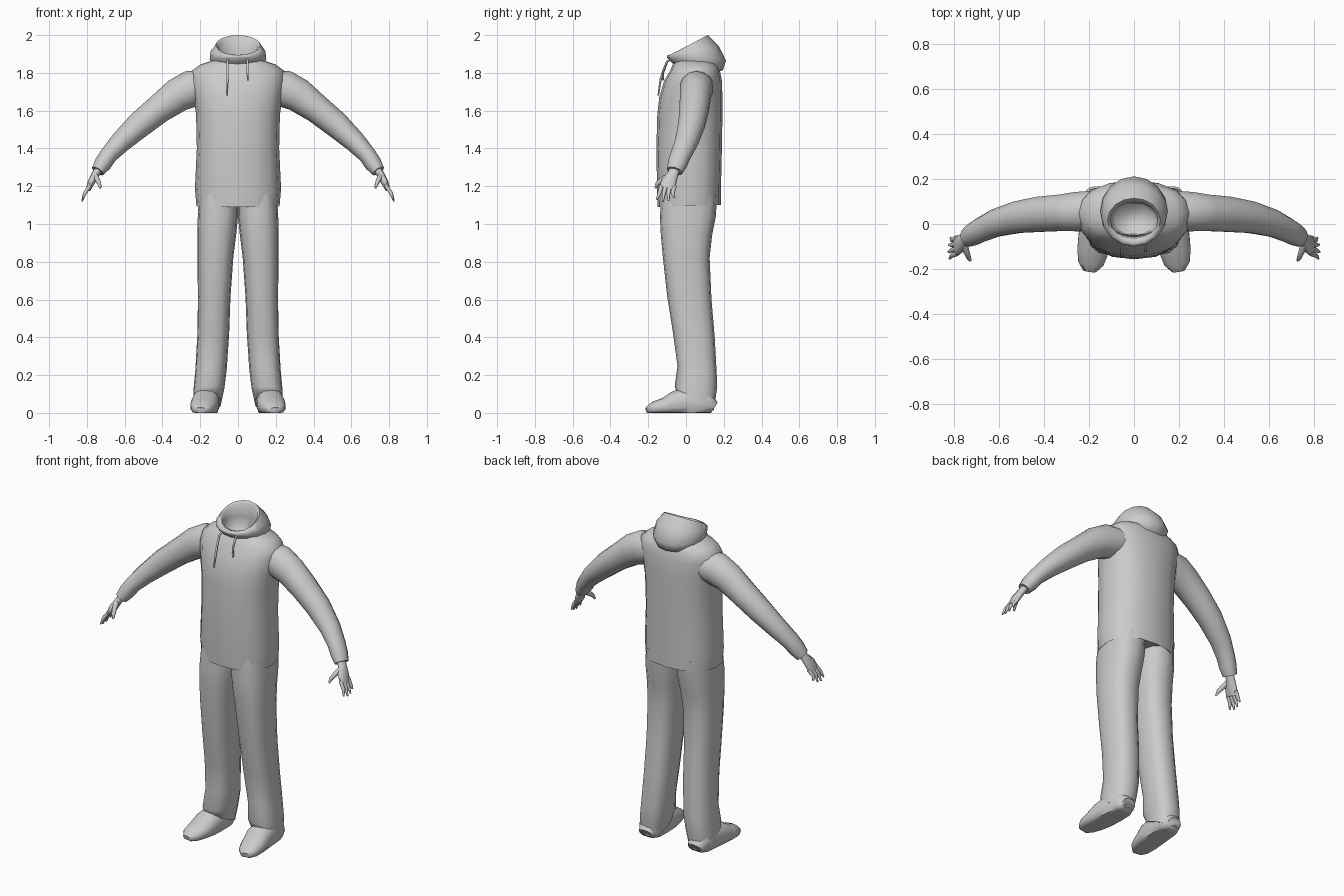
import bpy
import math
from mathutils import Vector

cube = bpy.data.objects.get("Cube")
if cube:
    bpy.data.objects.remove(cube)

grey = bpy.data.materials.new("plain grey")
grey.use_nodes = True
COLOUR = (0.6, 0.6, 0.6, 1)
grey.diffuse_color = COLOUR
grey.node_tree.nodes["Principled BSDF"].inputs["Base Color"].default_value = COLOUR


def oval(centre, u, v, power=2.0, sides=16):
    """Ring of points; a power above 2 gives a squarer outline."""
    points = []
    for i in range(sides):
        a = math.tau * i / sides
        c, s = math.cos(a), math.sin(a)
        points.append(centre + u * math.copysign(abs(c) ** (2 / power), c)
                      + v * math.copysign(abs(s) ** (2 / power), s))
    return points


def loft(name, rings, mirror=False, cap_start=True, cap_end=True, angle=60):
    """Skin a list of equal rings into one smooth object."""
    n = len(rings[0])
    faces = []
    for r in range(len(rings) - 1):
        for i in range(n):
            j = (i + 1) % n
            faces.append((r * n + i, r * n + j, (r + 1) * n + j, (r + 1) * n + i))
    if cap_start:
        faces.append(tuple(reversed(range(n))))
    if cap_end:
        faces.append(tuple(range((len(rings) - 1) * n, len(rings) * n)))
    mesh = bpy.data.meshes.new(name)
    mesh.from_pydata([p for ring in rings for p in ring], [], faces)
    mesh.materials.append(grey)
    obj = bpy.data.objects.new(name, mesh)
    bpy.context.collection.objects.link(obj)
    bpy.ops.object.select_all(action="DESELECT")
    obj.select_set(True)
    bpy.context.view_layer.objects.active = obj
    bpy.ops.object.mode_set(mode="EDIT")
    bpy.ops.mesh.select_all(action="SELECT")
    bpy.ops.mesh.normals_make_consistent(inside=False)
    bpy.ops.object.mode_set(mode="OBJECT")
    bpy.ops.object.shade_smooth_by_angle(angle=math.radians(angle))
    if mirror:
        obj.modifiers.new("Mirror", "MIRROR")
    return obj


def slab(x, rx, front, back, power=2.0):
    """Ring spanning from a front (y, z) point to a back (y, z) point."""
    f, b = Vector((x, *front)), Vector((x, *back))
    return oval((f + b) / 2, Vector((rx, 0, 0)), (b - f) / 2, power)


def tube(path, radii, side=(0, 1, 0), power=2.0, sides=14):
    """Rings square to a path; radii are (across, along the side axis)."""
    pts = [Vector(p) for p in path]
    rings = []
    for i, p in enumerate(pts):
        t = (pts[min(i + 1, len(pts) - 1)] - pts[max(i - 1, 0)]).normalized()
        v = Vector(side)
        v = (v - t * v.dot(t)).normalized()
        rings.append(oval(p, t.cross(v) * radii[i][0], v * radii[i][1], power, sides))
    return rings


# Sweatshirt body, hem to neck: half width, front, back
body = [
    (0.205, (-0.13, 1.10), (0.16, 1.12)),
    (0.22, (-0.15, 1.09), (0.185, 1.10)),
    (0.228, (-0.153, 1.18), (0.185, 1.19)),
    (0.218, (-0.157, 1.40), (0.19, 1.40)),
    (0.222, (-0.152, 1.58), (0.193, 1.58)),
    (0.235, (-0.142, 1.67), (0.193, 1.67)),
    (0.25, (-0.115, 1.76), (0.19, 1.76)),
    (0.245, (-0.085, 1.81), (0.18, 1.81)),
    (0.20, (-0.07, 1.845), (0.165, 1.845)),
    (0.12, (-0.05, 1.87), (0.13, 1.87)),
]
loft("sweatshirt_body", [slab(0, w, f, b, 2.4) for w, f, b in body], cap_end=False)

# Hood, from its base out over the rim and down inside
hood = [
    (0.11, (-0.05, 1.83), (0.14, 1.79)),
    (0.135, (-0.08, 1.86), (0.195, 1.815)),
    (0.15, (-0.10, 1.88), (0.212, 1.865)),
    (0.145, (-0.10, 1.892), (0.175, 1.94)),
    (0.118, (-0.085, 1.895), (0.115, 2.0)),
    (0.105, (-0.065, 1.89), (0.098, 1.985)),
    (0.11, (-0.06, 1.865), (0.11, 1.90)),
    (0.085, (-0.045, 1.78), (0.09, 1.78)),
]
loft("hood", [slab(0, w, f, b) for w, f, b in hood], cap_start=False, angle=80)

# Drawstrings, one longer than the other
for name, x, end, front in (("right_drawstring", -0.055, 1.68, -0.147),
                            ("left_drawstring", 0.05, 1.76, -0.122)):
    path = [(x * 0.9, -0.07, 1.875), (x, -0.10, 1.86),
            (x, (front - 0.1) / 2 - 0.01, (end + 1.86) / 2), (x * 1.1, front, end)]
    loft(name, tube(path, [(0.006, 0.006)] * 3 + [(0.004, 0.004)], (1, 0, 0), sides=6))

# Sleeves
sleeve_path = [(0.17, 0.06, 1.73), (0.25, 0.055, 1.715), (0.32, 0.05, 1.682),
               (0.42, 0.043, 1.608), (0.52, 0.03, 1.527), (0.62, 0.003, 1.435),
               (0.685, -0.028, 1.365), (0.715, -0.045, 1.32), (0.742, -0.06, 1.28)]
sleeve_radii = [(0.085, 0.09), (0.098, 0.09), (0.09, 0.083), (0.076, 0.08), (0.07, 0.072),
                (0.057, 0.062), (0.047, 0.055), (0.046, 0.052), (0.036, 0.043)]
loft("sleeves", tube(sleeve_path, sleeve_radii), mirror=True)

# Palms, fingers and thumbs
palm = [(0.73, -0.055, 1.30), (0.755, -0.07, 1.262), (0.775, -0.09, 1.225), (0.792, -0.102, 1.185)]
loft("palms", tube(palm, [(0.022, 0.028), (0.021, 0.03), (0.02, 0.042), (0.013, 0.042)],
                   sides=10), mirror=True)
for k, name in enumerate(("index_fingers", "middle_fingers", "ring_fingers", "little_fingers")):
    y = -0.134 + 0.023 * k
    drop = (0.01, 0, 0.004, 0.02)[k]
    tip = Vector((0.826 - drop / 2, y - 0.02 + 0.008 * k, 1.12 + drop))
    path = [(0.785, y + 0.004, 1.20), (0.81, y - 0.006, 1.165), tip]
    loft(name, tube(path, [(0.011, 0.012), (0.010, 0.011), (0.004, 0.005)], sides=8), mirror=True)
thumb = [(0.757, -0.085, 1.26), (0.745, -0.125, 1.235), (0.735, -0.15, 1.215), (0.728, -0.163, 1.19)]
loft("thumbs", tube(thumb, [(0.015, 0.015), (0.015, 0.014), (0.012, 0.011), (0.005, 0.005)],
                    (1, 0, 0), sides=8), mirror=True)

# Trouser legs: inner x, outer x, front, back
legs = [
    (0.0, 0.205, (-0.13, 1.16), (0.165, 1.16)),
    (0.0, 0.213, (-0.138, 1.04), (0.158, 1.04)),
    (0.01, 0.215, (-0.133, 0.94), (0.138, 0.94)),
    (0.025, 0.215, (-0.122, 0.82), (0.125, 0.82)),
    (0.04, 0.212, (-0.10, 0.62), (0.135, 0.60)),
    (0.047, 0.215, (-0.07, 0.43), (0.152, 0.40)),
    (0.06, 0.226, (-0.045, 0.25), (0.163, 0.20)),
    (0.072, 0.235, (-0.06, 0.14), (0.163, 0.12)),
    (0.088, 0.238, (-0.045, 0.10), (0.146, 0.012)),
]
loft("trouser_legs", [slab((i + o) / 2, (o - i) / 2, f, b, 2.5) for i, o, f, b in legs],
     mirror=True)

# Shoes: centre x, y, height, half width, flattened on the ground
shoes = [(0.165, 0.148, 0.06, 0.045), (0.165, 0.11, 0.12, 0.068), (0.168, 0.02, 0.14, 0.072),
         (0.174, -0.06, 0.115, 0.075), (0.183, -0.12, 0.078, 0.071),
         (0.192, -0.175, 0.058, 0.058), (0.197, -0.208, 0.03, 0.03)]
rings = tube([(x, y, h * 0.4) for x, y, h, w in shoes],
             [(h * 0.6, w) for x, y, h, w in shoes], (1, 0, 0), 2.3)
for ring in rings:
    for p in ring:
        p.z = max(p.z, 0)
loft("shoes", rings, mirror=True)
